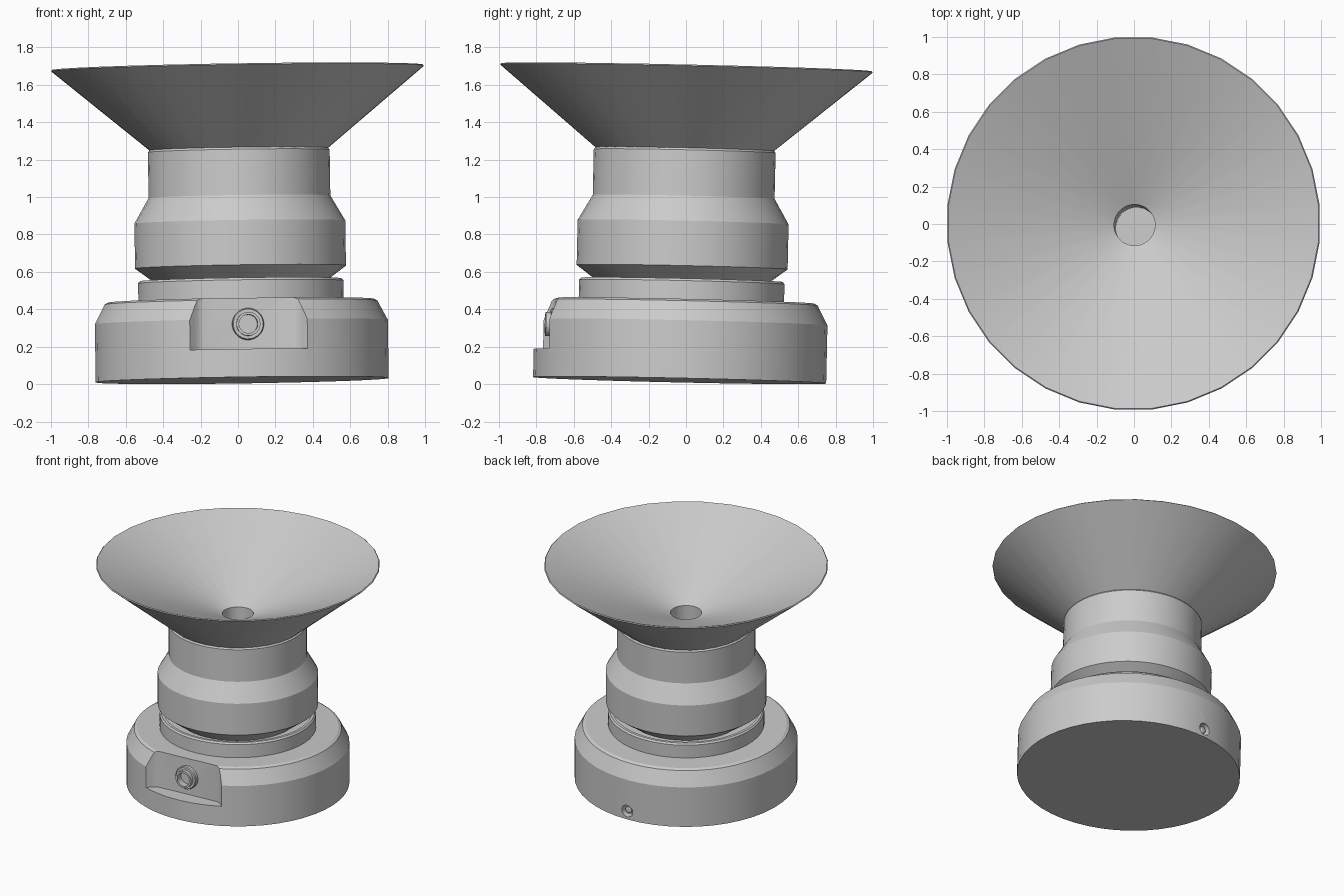
import bpy, bmesh, math
from mathutils import Matrix, Vector

cube = bpy.data.objects.get("Cube")
if cube:
    bpy.data.objects.remove(cube, do_unlink=True)

# One matte grey for everything
grey = bpy.data.materials.new("light_grey")
grey.use_nodes = True
colour = (0.6, 0.6, 0.6, 1)
grey.diffuse_color = colour
grey.node_tree.nodes["Principled BSDF"].inputs["Base Color"].default_value = colour

# The whole unit leans slightly off vertical
axis = Vector((-0.015, 0.022, 1)).normalized()
LEAN = Matrix.Translation((0.0225, -0.034, 0.021)) @ \
    Vector((0, 0, 1)).rotation_difference(axis).to_matrix().to_4x4()
# Local frames whose z points out of the front and the back of the base
SPIN = Matrix.Rotation(math.radians(3), 4, 'Z')
FRONT = SPIN @ Matrix.Rotation(math.radians(90), 4, 'X')
BACK = SPIN @ Matrix.Rotation(math.radians(-90), 4, 'X')


def finish(name, bm, frame):
    bmesh.ops.recalc_face_normals(bm, faces=bm.faces)
    bm.transform(LEAN @ frame)
    mesh = bpy.data.meshes.new(name)
    bm.to_mesh(mesh)
    bm.free()
    mesh.materials.append(grey)
    obj = bpy.data.objects.new(name, mesh)
    bpy.context.collection.objects.link(obj)
    return obj


def lathe(name, profile, sides=48, frame=Matrix()):
    """Turn a list of (radius, height) points around z."""
    bm = bmesh.new()
    verts = [bm.verts.new((r, 0, z)) for r, z in profile]
    edges = [bm.edges.new(pair) for pair in zip(verts, verts[1:])]
    bmesh.ops.rotate(bm, verts=verts, cent=(0, 0, 0),
                     matrix=Matrix.Rotation(math.pi / sides, 3, 'Z'))
    bmesh.ops.spin(bm, geom=verts + edges, cent=(0, 0, 0), axis=(0, 0, 1),
                   angle=math.tau, steps=sides, use_merge=True)
    bmesh.ops.remove_doubles(bm, verts=bm.verts, dist=0.0005)
    return finish(name, bm, frame)


def prism(name, outline, low, high, frame=Matrix()):
    bm = bmesh.new()
    face = bm.faces.new([bm.verts.new((x, y, low)) for x, y in outline])
    top = bmesh.ops.extrude_face_region(bm, geom=[face])["geom"]
    bmesh.ops.translate(bm, vec=(0, 0, high - low),
                        verts=[v for v in top if isinstance(v, bmesh.types.BMVert)])
    return finish(name, bm, frame)


def activate(obj):
    bpy.ops.object.select_all(action='DESELECT')
    obj.select_set(True)
    bpy.context.view_layer.objects.active = obj


def cut(obj, cutter):
    cutter.hide_render = True
    mod = obj.modifiers.new("cut", 'BOOLEAN')
    mod.operation = 'DIFFERENCE'
    mod.solver = 'EXACT'
    mod.object = cutter
    activate(obj)
    bpy.ops.object.modifier_apply(modifier=mod.name)
    bpy.data.objects.remove(cutter, do_unlink=True)


# Wide base with a sloping shoulder
base = lathe("base", [(0, 0), (0.785, 0), (0.785, 0.31), (0.73, 0.415),
                      (0.71, 0.425), (0, 0.425)])

# Front pocket with flared, concave side walls
half = [(0.24, -0.665), (0.262, -0.672), (0.285, -0.69), (0.31, -0.715),
        (0.345, -0.74), (0.36, -0.9)]
outline = half + [(-x, y) for x, y in reversed(half)]
cut(base, prism("pocket_cutter", outline, 0.15, 0.6, SPIN))

# Small screw hole low on the back
cut(base, lathe("screw_hole_cutter", [(0, 0.73), (0.045, 0.73), (0.045, 0.9), (0, 0.9)],
                24, Matrix.Translation((0, 0, 0.065)) @ BACK))
screw = lathe("back_screw", [(0.025, 0.72), (0.025, 0.765), (0.015, 0.77), (0, 0.77)],
              16, Matrix.Translation((0, 0, 0.065)) @ BACK)

# Hollow socket in the pocket
socket = lathe("front_socket",
               [(0.085, 0.65), (0.085, 0.69), (0.08, 0.697), (0.064, 0.697), (0.064, 0.725),
                (0.05, 0.725), (0.05, 0.675), (0, 0.675)],
               24, Matrix.Translation((0, 0, 0.285)) @ FRONT)

# Collar with a raised lip, in which the body sits
collar = lathe("collar", [(0.55, 0.42), (0.55, 0.525), (0.54, 0.537), (0.52, 0.537),
                          (0.515, 0.5), (0, 0.5)])

# Stepped body
body = lathe("body", [(0, 0.49), (0.41, 0.49), (0.565, 0.605), (0.565, 0.845),
                      (0.487, 0.98), (0.487, 1.225), (0.475, 1.24), (0.12, 1.24)])

# Funnel with a deep central bore
funnel = lathe("funnel", [(0.46, 1.22), (1.0, 1.667), (0.994, 1.673),
                          (0.11, 1.295), (0.11, 0.6), (0, 0.6)], 32)

for part in (base, screw, socket, collar, body, funnel):
    activate(part)
    bpy.ops.object.shade_smooth_by_angle(angle=math.radians(25))
